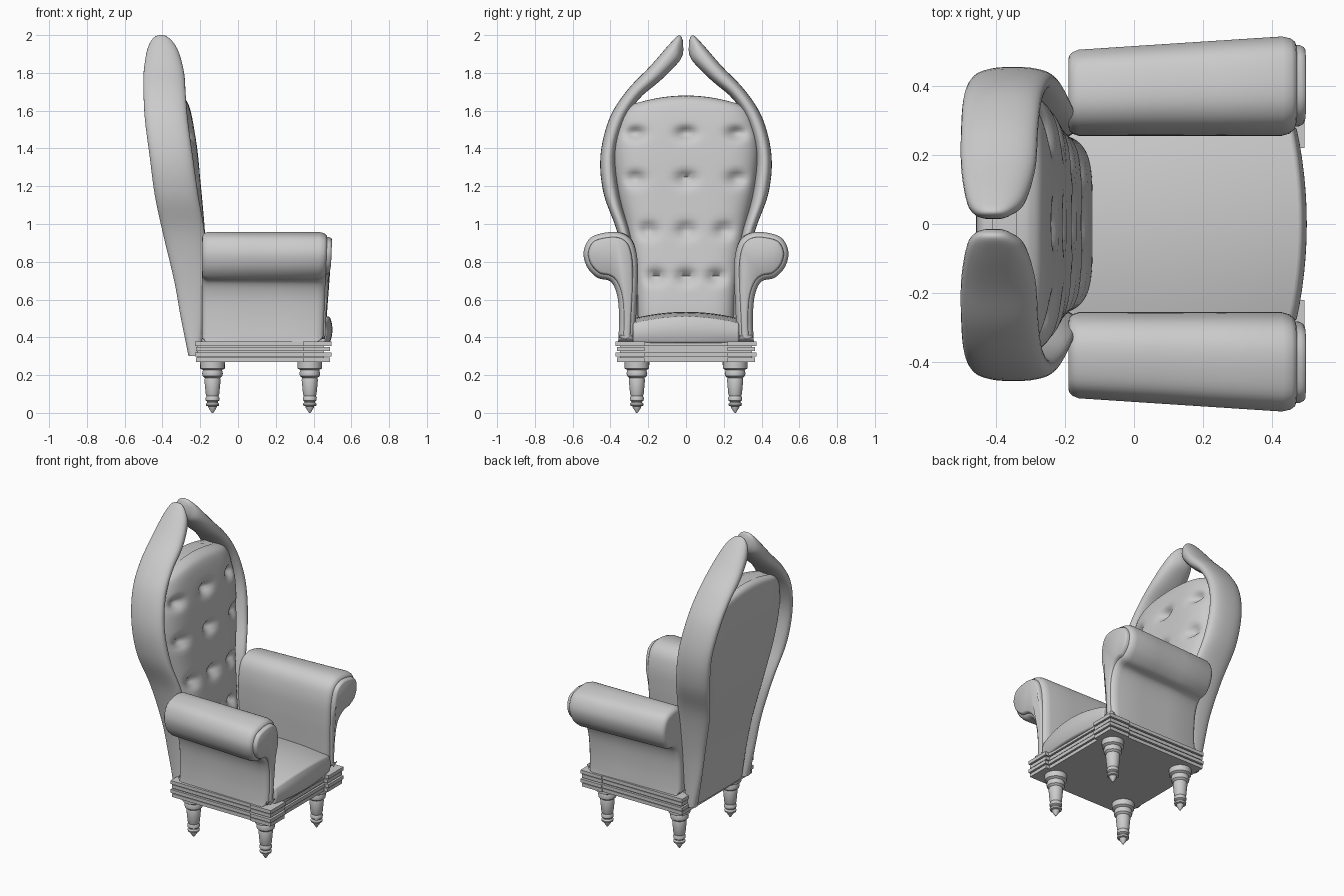
import bpy, bmesh, math

if "Cube" in bpy.data.objects:
    bpy.data.objects.remove(bpy.data.objects["Cube"])


def finish(name, bm, angle=35):
    bmesh.ops.recalc_face_normals(bm, faces=bm.faces[:])
    me = bpy.data.meshes.new(name)
    bm.to_mesh(me)
    bm.free()
    ob = bpy.data.objects.new(name, me)
    bpy.context.collection.objects.link(ob)
    bpy.ops.object.select_all(action='DESELECT')
    ob.select_set(True)
    bpy.context.view_layer.objects.active = ob
    bpy.ops.object.shade_smooth_by_angle(angle=math.radians(angle))
    return ob


def spline(pts, n):
    """Catmull-Rom through tuples of any length, n steps per span."""
    out = []
    for i in range(len(pts) - 1):
        p0, p1, p2, p3 = pts[max(i - 1, 0)], pts[i], pts[i + 1], pts[min(i + 2, len(pts) - 1)]
        for k in range(n):
            t = k / n
            out.append(tuple(0.5 * (2 * b + (c - a) * t + (2 * a - 5 * b + 4 * c - d) * t * t
                                    + (3 * b - a - 3 * c + d) * t ** 3)
                             for a, b, c, d in zip(p0, p1, p2, p3)))
    return out + [tuple(pts[-1])]


def loft(name, rings, angle=35):
    bm = bmesh.new()
    vs = [[bm.verts.new(p) for p in r] for r in rings]
    n = len(vs[0])
    for a, b in zip(vs, vs[1:]):
        for i in range(n):
            j = (i + 1) % n
            bm.faces.new((a[i], a[j], b[j], b[i]))
    bm.faces.new(vs[0])
    bm.faces.new(vs[-1])
    return finish(name, bm, angle)


def box(name, x0, x1, y0, y1, z0, z1):
    return loft(name, [[(x0, y0, z), (x1, y0, z), (x1, y1, z), (x0, y1, z)] for z in (z0, z1)])


def inset(prof, d):
    """Offset a closed 2D outline inward (outline runs counter-clockwise)."""
    out, n = [], len(prof)
    for i in range(n):
        a, b = prof[i - 1], prof[(i + 1) % n]
        tx, ty = b[0] - a[0], b[1] - a[1]
        l = math.hypot(tx, ty) or 1
        out.append((prof[i][0] - ty / l * d, prof[i][1] + tx / l * d))
    return out


# turned legs
leg = [(0.004, 0), (0.022, 0.028), (0.023, 0.035), (0.034, 0.038), (0.036, 0.048), (0.028, 0.056),
       (0.028, 0.06), (0.036, 0.066), (0.037, 0.08), (0.032, 0.09), (0.036, 0.1), (0.043, 0.175),
       (0.04, 0.185), (0.052, 0.195), (0.055, 0.21), (0.05, 0.227), (0.065, 0.235), (0.066, 0.275)]
for lname, lx in (("back_leg", -0.135), ("front_leg", 0.38)):
    for s in (-1, 1):
        loft(lname, [[(lx + r * math.cos(a * math.tau / 24), s * 0.26 + r * math.sin(a * math.tau / 24), z)
                      for a in range(24)] for r, z in leg])

# layered base frame with front corner blocks
box("base_core", -0.215, 0.455, -0.35, 0.35, 0.272, 0.372)
for z0, z1, o in ((0.27, 0.292, 0), (0.298, 0.32, 0.006), (0.327, 0.349, 0), (0.355, 0.377, 0.006)):
    box("base_board", -0.222 - o, 0.462 + o, -0.358 - o, 0.358 + o, z0, z1)
    for s in (-1, 1):
        ya, yb = sorted((s * 0.22, s * (0.366 + o)))
        box("corner_block", 0.345, 0.488 + o, ya, yb, z0, z1)

# seat cushion, crowned on top and at the front
bm = bmesh.new()
bmesh.ops.create_cube(bm, size=2)
bmesh.ops.subdivide_edges(bm, edges=bm.edges[:], cuts=11, use_grid_fill=True)
for v in bm.verts:
    x, y, z = v.co
    cy = 1 - y * y
    up = (z + 1) / 2
    v.co = (0.13 + 0.325 * x + (0.03 * cy + 0.015 * (1 - z * z)) * max(x, 0), 0.28 * y,
            0.37 + up * (0.105 + 0.035 * cy + 0.025 * (1 - x * x)))
seat = finish("seat_cushion", bm)
bev = seat.modifiers.new("soft_edges", 'BEVEL')
bev.width, bev.segments, bev.limit_method, bev.angle_limit = 0.02, 3, 'ANGLE', math.radians(45)

# rolled arms with padded front panels
arm = spline([(0.36, 0.375), (0.355, 0.5), (0.365, 0.62), (0.4, 0.695), (0.47, 0.715), (0.525, 0.77),
              (0.545, 0.85), (0.51, 0.925), (0.43, 0.954), (0.345, 0.953), (0.285, 0.91),
              (0.258, 0.82), (0.255, 0.7), (0.262, 0.55), (0.27, 0.375)], 5)


def arm_ring(x, d, s, lean):
    pts = []
    for y, z in inset(arm, d):
        taper = 1 - 0.15 * (0.47 - x) / 0.66
        pts.append((x + lean * (z - 0.9), s * (0.26 + (y - 0.26) * taper), max(z, 0.375)))
    return pts


for s in (-1, 1):
    loft("arm", [arm_ring(x, d, s, 0.04 * (x > 0)) for x, d in
                 ((-0.19, 0.03), (-0.187, 0.018), (-0.178, 0.007), (-0.16, 0), (0.05, 0), (0.25, 0),
                  (0.43, 0), (0.455, 0.007), (0.468, 0.018), (0.472, 0.03))], 50)
    rings = []
    for dx, d in ((-0.01, 0.026), (0.012, 0.028), (0.022, 0.033), (0.026, 0.039)):
        ring = []
        for x, y, z in arm_ring(0.47, d, s, 0.04):
            head = min(max((z - 0.68) / 0.1, 0), 1)
            ring.append((x + dx * (0.45 + 0.6 * head), y, z))
        rings.append(ring)
    loft("arm_front_panel", rings, 50)

# side wings sweeping up to the peak: outer y, z, inner y, z, back x, front x
wing = spline([(0.30, 0.30, 0.235, 0.30, -0.262, -0.20), (0.302, 0.5, 0.245, 0.5, -0.302, -0.175),
               (0.318, 0.7, 0.255, 0.7, -0.338, -0.165), (0.362, 0.95, 0.29, 0.93, -0.395, -0.175),
               (0.436, 1.16, 0.35, 1.14, -0.44, -0.21), (0.453, 1.36, 0.373, 1.36, -0.468, -0.24),
               (0.405, 1.56, 0.33, 1.53, -0.492, -0.265), (0.31, 1.71, 0.25, 1.66, -0.5, -0.277),
               (0.19, 1.835, 0.135, 1.76, -0.5, -0.285), (0.085, 1.955, 0.045, 1.85, -0.484, -0.315),
               (0.036, 2.0, 0.02, 1.89, -0.46, -0.355), (0.016, 1.97, 0.014, 1.92, -0.43, -0.385)], 5)
for s in (-1, 1):
    rings = []
    for yo, zo, yi, zi, xb, xf in wing:
        ring = []
        for k in range(32):
            c, n = math.cos(k * math.tau / 32), math.sin(k * math.tau / 32)
            c = math.copysign(abs(c) ** 0.85, c)
            n = math.copysign(abs(n) ** 0.85, n)
            ring.append(((xb + xf) / 2 + (xf - xb) / 2 * c, s * ((yo + yi) / 2 + (yo - yi) / 2 * n),
                         (zo + zi) / 2 + (zo - zi) / 2 * n))
        rings.append(ring)
    loft("back_wing", rings, 60)

# tufted backrest: height, half width, back x, front x
tufts = [(y * s, z) for z, y in ((1.48, 0.27), (1.24, 0.27), (0.965, 0.2), (0.72, 0.16)) for s in (-1, 0, 1)]
rows = spline([(0.3, 0.25, -0.25, -0.15), (0.5, 0.255, -0.285, -0.12), (0.7, 0.27, -0.32, -0.14),
               (0.95, 0.31, -0.375, -0.172), (1.2, 0.365, -0.42, -0.196), (1.4, 0.385, -0.445, -0.216),
               (1.55, 0.37, -0.455, -0.24), (1.64, 0.35, -0.455, -0.265), (1.673, 0.335, -0.44, -0.3),
               (1.68, 0.32, -0.41, -0.34)], 9)
rings, N = [], 56
for z, w, xb, xf in rows:
    xm = xb + 0.45 * (xf - xb)
    arch = 0.06 * max((z - 1.2) / 0.48, 0) ** 2
    front, back = [], []
    for k in range(N + 1):
        u = math.sin(math.pi / 2 * (2 * k / N - 1))
        zz = z - arch * u * u
        dent = sum(0.05 * math.exp(-((u * w - ty) / 0.05) ** 2 - ((zz - tz) / 0.032) ** 2) for ty, tz in tufts)
        if z > 1.62:
            dent = 0
        edge = max(1 - abs(u) ** 5, 0) ** 0.5
        front.append((xm + (xf - xm) * edge - dent * edge, u * w, zz))
        if 0 < k < N:
            back.append((xm + (xb - xm) * max(1 - abs(u) ** 10, 0) ** 0.5, u * w, zz))
    rings.append(front + back[::-1])
loft("backrest", rings, 60)
